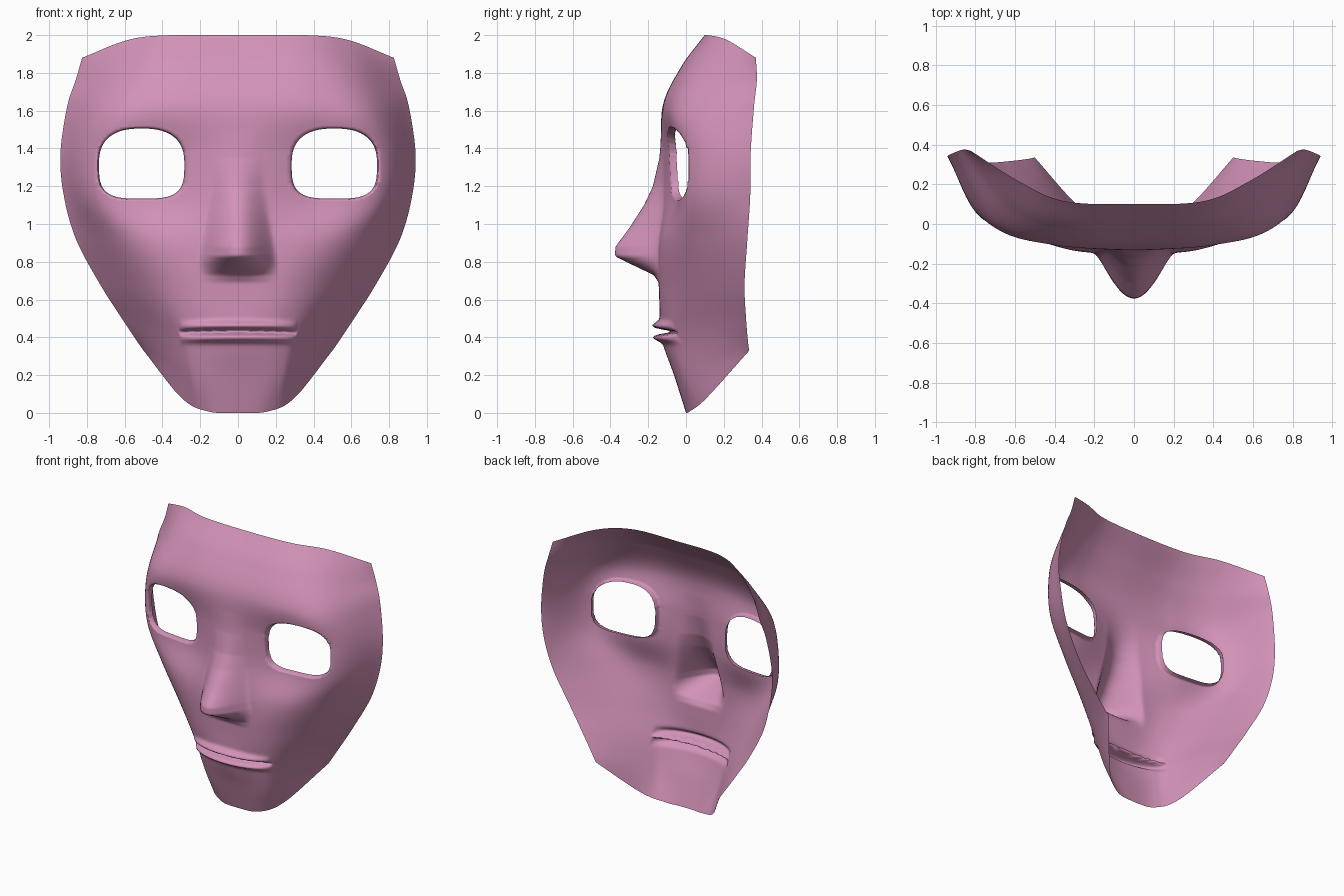
import bpy, bmesh, math
from mathutils import Vector

if "Cube" in bpy.data.objects:
    bpy.data.objects.remove(bpy.data.objects["Cube"])

# Guide curves (x, y, z) running from chin to forehead
CENTRE = [(0, 0, 0), (0, -.06, .19), (0, -.13, .40), (0, -.142, .62), (0, -.148, .88),
          (0, -.135, 1.14), (0, -.13, 1.38), (0, -.122, 1.63), (0, -.025, 1.83), (0, .10, 2.0)]
FRONT = [(.16, .02, .008), (.20, -.04, .20), (.23, -.095, .42), (.28, -.12, .64), (.36, -.12, .90),
         (.40, -.055, 1.13), (.40, -.06, 1.36), (.40, -.105, 1.61), (.36, -.012, 1.83), (.35, .115, 2.0)]
CORNER = [(.30, .11, .08), (.31, .04, .24), (.37, .01, .44), (.50, .02, .66), (.63, .01, .91),
          (.74, .02, 1.13), (.755, .02, 1.37), (.70, .0, 1.59), (.62, .09, 1.80), (.58, .215, 1.975)]
EDGE = [(.50, .335, .33), (.535, .328, .38), (.615, .318, .50), (.73, .31, .68), (.858, .325, .92),
        (.922, .34, 1.15), (.94, .342, 1.37), (.905, .36, 1.62), (.86, .375, 1.76), (.825, .37, 1.88)]
# Nose: (height, projection)
NOSE = [(.69, 0), (.73, .025), (.80, .17), (.83, .228), (.88, .225), (.98, .155),
        (1.10, .085), (1.20, .042), (1.35, .01), (1.5, 0)]
COLS, ROWS = 72, 230


def spline(pts, t):
    """Catmull-Rom through points, t in 0..1."""
    n = len(pts) - 1
    i = min(int(t * n), n - 1)
    f = t * n - i
    b, c = pts[i], pts[i + 1]
    a = pts[i - 1] if i > 0 else b * 2 - c
    d = pts[i + 2] if i + 2 <= n else c * 2 - b
    return (b * 2 + (c - a) * f + (a * 2 - b * 5 + c * 4 - d) * f ** 2
            + (b * 3 - a - c * 3 + d) * f ** 3) * .5


def table(pts, z):
    for (z0, h0), (z1, h1) in zip(pts, pts[1:]):
        if z0 <= z <= z1:
            return h0 + (h1 - h0) * (z - z0) / (z1 - z0)
    return 0


def bump(z, centre, width):
    return math.exp(-((z - centre) / width) ** 2)


def relief(x, z):
    """Forward projection of nose and lips."""
    half = .21 - .07 * min(max((z - .8) / .4, 0), 1)
    t = min(x / half, 1)
    out = table(NOSE, z) * (1 - t * t) ** 1.5
    m = max(1 - (x / .31) ** 2, 0) ** .5
    zm = z + .06 * x * x
    out += m * (.04 * bump(zm, .462, .022) + .045 * bump(zm, .398, .022) - .07 * bump(zm, .431, .011))
    return out


EYE = (.51, 1.32)


def eye_radius(x, z):
    """1 on the eye outline: round above, squarer below."""
    dx, dz = abs(x - EYE[0]) / .235, (z - EYE[1]) / .193
    p = 2.5 if dz > 0 else 3.5
    return (dx ** p + abs(dz) ** p) ** (1 / p)


def scale_eye(v, s, back):
    v.co.x = EYE[0] + (v.co.x - EYE[0]) * s
    v.co.z = EYE[1] + (v.co.z - EYE[1]) * s
    v.co.y += back


# Loft half of the face across the guides
guides = [[Vector(p) for p in g] for g in (CENTRE, FRONT, CORNER, EDGE)]
bm = bmesh.new()
grid = []
for j in range(ROWS + 1):
    c, f, k, e = [spline(g, j / ROWS) for g in guides]
    mf, mk = Vector((-f.x, f.y, f.z)), Vector((-k.x, k.y, k.z))
    row = []
    for i in range(COLS + 1):
        p = spline([mk, mf, c, f, k, e], .4 + .6 * i / COLS)
        if i == 0:
            p.x = 0
        p.y -= relief(p.x, p.z)
        p.z = max(p.z, 0)
        row.append(bm.verts.new(p))
    grid.append(row)
for r0, r1 in zip(grid, grid[1:]):
    for i in range(COLS):
        bm.faces.new((r0[i], r0[i + 1], r1[i + 1], r1[i]))

# Eye opening: cut, snap to outline, roll the rim inward
cut = []
for f in bm.faces:
    c = f.calc_center_median()
    if eye_radius(c.x, c.z) < 1:
        cut.append(f)
bmesh.ops.delete(bm, geom=cut, context='FACES')
rim = [e for e in bm.edges if e.is_boundary
       and all(eye_radius(v.co.x, v.co.z) < 1.25 for v in e.verts)]
for v in {v for e in rim for v in e.verts}:
    scale_eye(v, 1 / eye_radius(v.co.x, v.co.z), 0)
for s, back in ((.985, .008), (.975, .03)):
    geom = bmesh.ops.extrude_edge_only(bm, edges=rim)['geom']
    rim = [g for g in geom if isinstance(g, bmesh.types.BMEdge) and g.is_boundary]
    for v in {v for e in rim for v in e.verts}:
        scale_eye(v, s, back)
bmesh.ops.recalc_face_normals(bm, faces=bm.faces)
if sum(f.normal.y * f.calc_area() for f in bm.faces) > 0:
    bmesh.ops.reverse_faces(bm, faces=bm.faces)

mesh = bpy.data.meshes.new("face_mask")
bm.to_mesh(mesh)
bm.free()
mask = bpy.data.objects.new("face_mask", mesh)
bpy.context.collection.objects.link(mask)
mesh.shade_smooth()

# Mirror to the other half
mir = mask.modifiers.new("mirror", 'MIRROR')
mir.use_clip = True
mir.merge_threshold = .0005

pink = bpy.data.materials.new("dusty_pink")
pink.diffuse_color = (.65, .29, .48, 1)
pink.use_nodes = True
pink.node_tree.nodes["Principled BSDF"].inputs["Base Color"].default_value = pink.diffuse_color
mesh.materials.append(pink)
